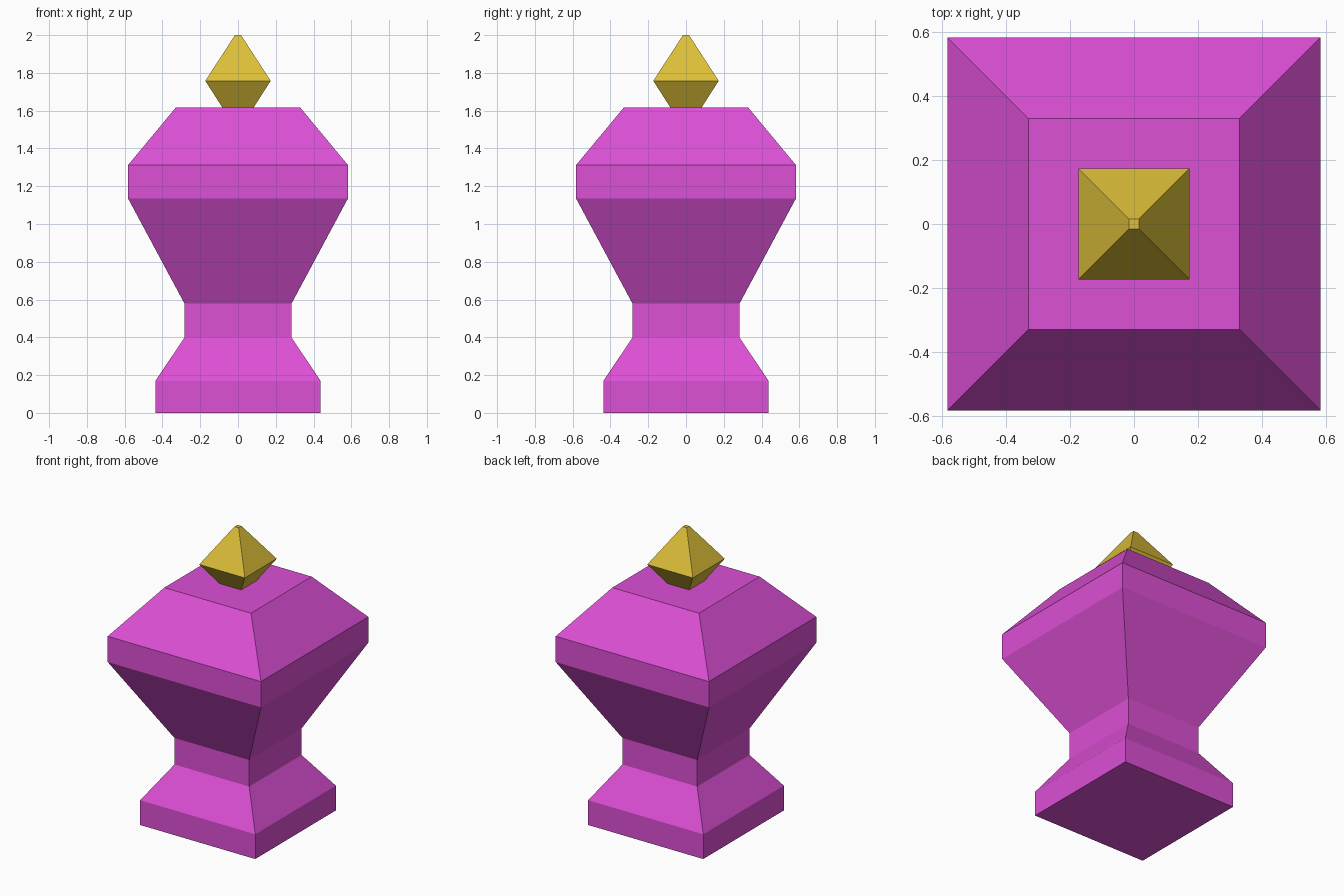
import bpy, bmesh

if "Cube" in bpy.data.objects:
    bpy.data.objects.remove(bpy.data.objects["Cube"])


def square_loft(name, profile, color):
    """Stack square rings of (half_width, z), join them and cap both ends."""
    bm = bmesh.new()
    rings = [[bm.verts.new((sx * h, sy * h, z))
              for sx, sy in ((-1, -1), (1, -1), (1, 1), (-1, 1))]
             for h, z in profile]
    for low, high in zip(rings, rings[1:]):
        for i in range(4):
            j = (i + 1) % 4
            bm.faces.new((low[i], low[j], high[j], high[i]))
    bm.faces.new(rings[0][::-1])
    bm.faces.new(rings[-1])
    mesh = bpy.data.meshes.new(name)
    bm.to_mesh(mesh)
    bm.free()
    mat = bpy.data.materials.new(name + "_material")
    mat.diffuse_color = color
    mat.use_nodes = True
    mat.node_tree.nodes["Principled BSDF"].inputs["Base Color"].default_value = mat.diffuse_color
    mesh.materials.append(mat)
    obj = bpy.data.objects.new(name, mesh)
    bpy.context.collection.objects.link(obj)
    return obj


# Urn body: plinth, neck, flared bowl and sloping shoulder
square_loft("urn_body", [(0.437, 0), (0.437, 0.17), (0.284, 0.398), (0.284, 0.58),
                         (0.582, 1.135), (0.582, 1.312), (0.329, 1.617)],
            (0.72, 0.08, 0.67, 1))

# Lid knob: faceted finial with a tiny flat tip
square_loft("lid_knob", [(0.083, 1.617), (0.173, 1.758), (0.016, 2.0)],
            (0.72, 0.52, 0.04, 1))
